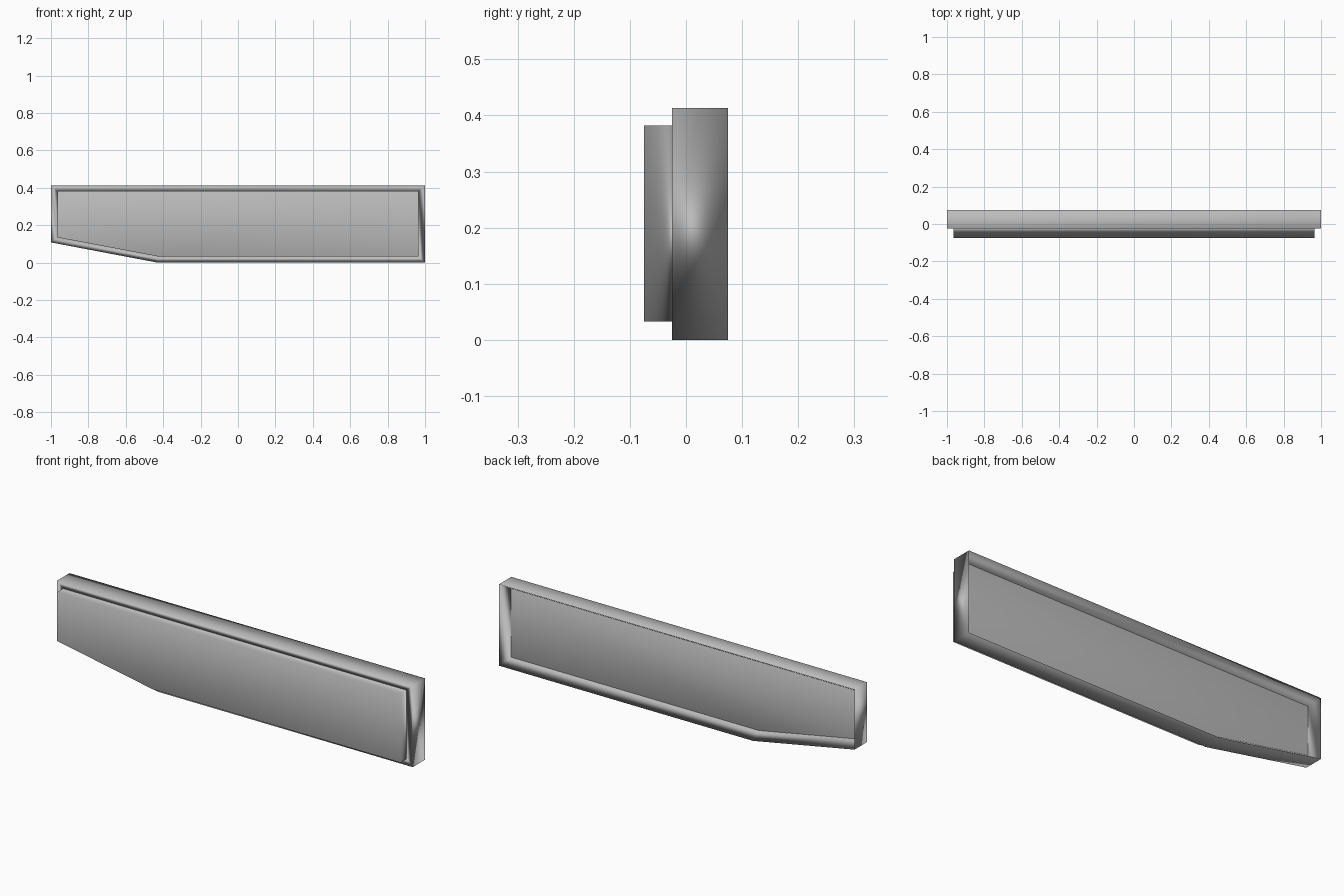
import bpy

cube = bpy.data.objects.get("Cube")
if cube:
    bpy.data.objects.remove(cube, do_unlink=True)

# One plain grey
grey = bpy.data.materials.new("plain grey")
grey.use_nodes = True
colour = (0.5, 0.5, 0.5, 1)
grey.diffuse_color = colour
bsdf = next(n for n in grey.node_tree.nodes if n.type == 'BSDF_PRINCIPLED')
bsdf.inputs["Base Color"].default_value = colour

# Outlines in x, z, counter-clockwise from the front
outer = [(-1, .108), (-.43, 0), (1, 0), (1, .413), (-1, .413)]
inner = [(-.966, .135), (-.427, .033), (.966, .033), (.966, .382), (-.966, .382)]


def loft(name, rings, caps=False):
    """Join rings of (outline, y) into a shell, with optional end caps."""
    n = len(outer)
    verts = [(x, y, z) for outline, y in rings for x, z in outline]
    faces = []
    for r in range(len(rings) - 1):
        for i in range(n):
            j = (i + 1) % n
            faces.append((r * n + i, r * n + j, (r + 1) * n + j, (r + 1) * n + i))
    if caps:
        faces.append(tuple(reversed(range(n))))
        faces.append(tuple(range(len(verts) - n, len(verts))))
    mesh = bpy.data.meshes.new(name)
    mesh.from_pydata(verts, [], faces)
    mesh.materials.append(grey)
    mesh.shade_smooth()
    mesh.update()
    obj = bpy.data.objects.new(name, mesh)
    bpy.context.collection.objects.link(obj)
    # Large faces stay flat, narrow ones blend into them
    weighted = obj.modifiers.new("weighted_normals", 'WEIGHTED_NORMAL')
    weighted.mode = 'FACE_AREA'


# Frame: sloped back rim, outer walls, front ledge and lip
loft("frame", [(inner, .025), (outer, .075), (outer, -.025), (inner, -.025), (inner, .02)])

# Panel set through the frame, proud at the front and recessed at the back
loft("panel", [(inner, .025), (inner, -.075)], caps=True)
